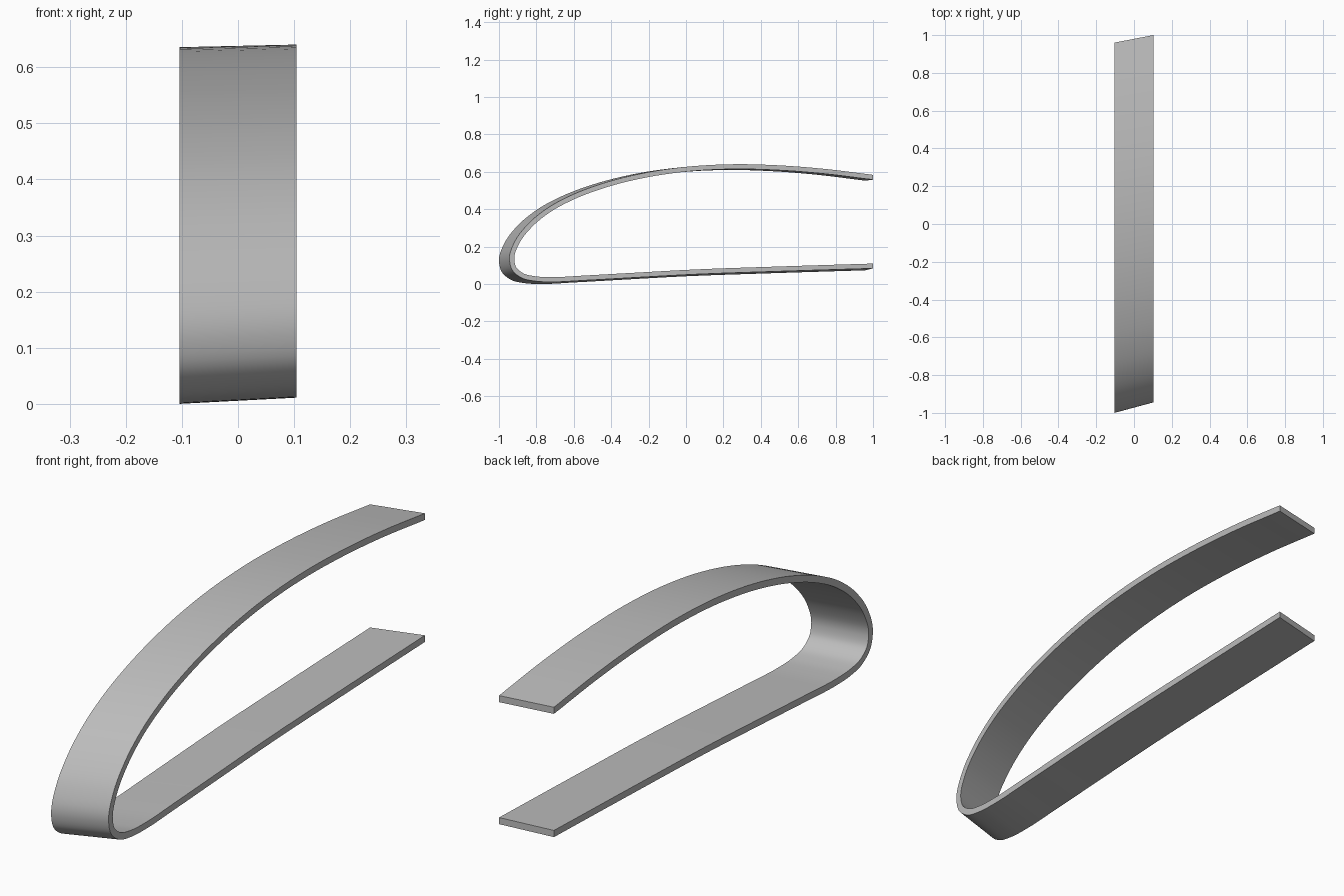
import bpy, bmesh
from mathutils import Vector

cube = bpy.data.objects.get("Cube")
if cube:
    bpy.data.objects.remove(cube)

HALF_WIDTH = 0.104
THICKNESS = 0.026
STEPS = 5

# Outer contour (y, z) of the right edge: upper end, round the nose, lower end
OUTLINE = [Vector(p) for p in (
    (0.96, 0.578), (0.7, 0.61), (0.44, 0.63), (0.18, 0.635), (-0.08, 0.618),
    (-0.3, 0.583), (-0.5, 0.531), (-0.66, 0.471), (-0.8, 0.395), (-0.9, 0.312),
    (-0.97, 0.22), (-1.0, 0.127), (-0.985, 0.064), (-0.935, 0.022),
    (-0.86, 0.004), (-0.77, 0.0), (-0.6, 0.008), (-0.35, 0.022),
    (0.0, 0.041), (0.45, 0.057), (0.96, 0.073))]


def smooth_path(points):
    """Spline through the points, with tangents weighted by spacing."""
    knots = [0.0]
    for a, b in zip(points, points[1:]):
        knots.append(knots[-1] + (b - a).length)
    last = len(points) - 1
    tangents = []
    for i in range(last + 1):
        lo, hi = max(i - 1, 0), min(i + 1, last)
        if lo == i or hi == i:
            tangents.append((points[hi] - points[lo]) / (knots[hi] - knots[lo]))
            continue
        d0, d1 = knots[i] - knots[lo], knots[hi] - knots[i]
        s0, s1 = (points[i] - points[lo]) / d0, (points[hi] - points[i]) / d1
        tangents.append((s0 * d1 + s1 * d0) / (d0 + d1))
    path = []
    for i in range(last):
        d = knots[i + 1] - knots[i]
        for k in range(STEPS):
            t = k / STEPS
            h = t * t * (3 - 2 * t)
            path.append(points[i] * (1 - h) + points[i + 1] * h
                        + tangents[i] * d * t * (1 - t) ** 2
                        - tangents[i + 1] * d * t * t * (1 - t))
    return path + [points[last]]


def inset_path(path):
    """Offset the contour inwards, keeping the two ends cut upright."""
    result = []
    for i, p in enumerate(path):
        d = (path[min(i + 1, len(path) - 1)] - path[max(i - 1, 0)]).normalized()
        q = p + Vector((-d.y, d.x)) * THICKNESS
        if i in (0, len(path) - 1):
            q.x = p.x
        result.append(q)
    return result


def left_edge(p):
    """The left edge is slightly smaller, swept back and raised."""
    return Vector((HALF_WIDTH, (p.x + 1) * 0.992 - 0.944, p.y * 0.99 + 0.011))


def right_edge(p):
    return Vector((-HALF_WIDTH, p.x, p.y))


# Curved strip with four vertices per cross-section
outer = smooth_path(OUTLINE)
inner = inset_path(outer)
bm = bmesh.new()
rings = [[bm.verts.new(c) for c in (right_edge(o), left_edge(o), left_edge(n), right_edge(n))]
         for o, n in zip(outer, inner)]
for a, b in zip(rings, rings[1:]):
    for k in range(4):
        j = (k + 1) % 4
        bm.faces.new((a[k], a[j], b[j], b[k]))
bm.faces.new(rings[0])
bm.faces.new(rings[-1])
bmesh.ops.recalc_face_normals(bm, faces=bm.faces)
mesh = bpy.data.meshes.new("leading_edge_strip")
bm.to_mesh(mesh)
bm.free()

strip = bpy.data.objects.new("leading_edge_strip", mesh)
bpy.context.collection.objects.link(strip)

# Plain grey material
grey = bpy.data.materials.new("plain grey")
grey.use_nodes = True
colour = (0.5, 0.5, 0.5, 1)
grey.diffuse_color = colour
grey.node_tree.nodes["Principled BSDF"].inputs["Base Color"].default_value = colour
mesh.materials.append(grey)

# Smooth skin with sharp edges
bpy.ops.object.select_all(action='DESELECT')
strip.select_set(True)
bpy.context.view_layer.objects.active = strip
bpy.ops.object.shade_smooth_by_angle(angle=0.6)
